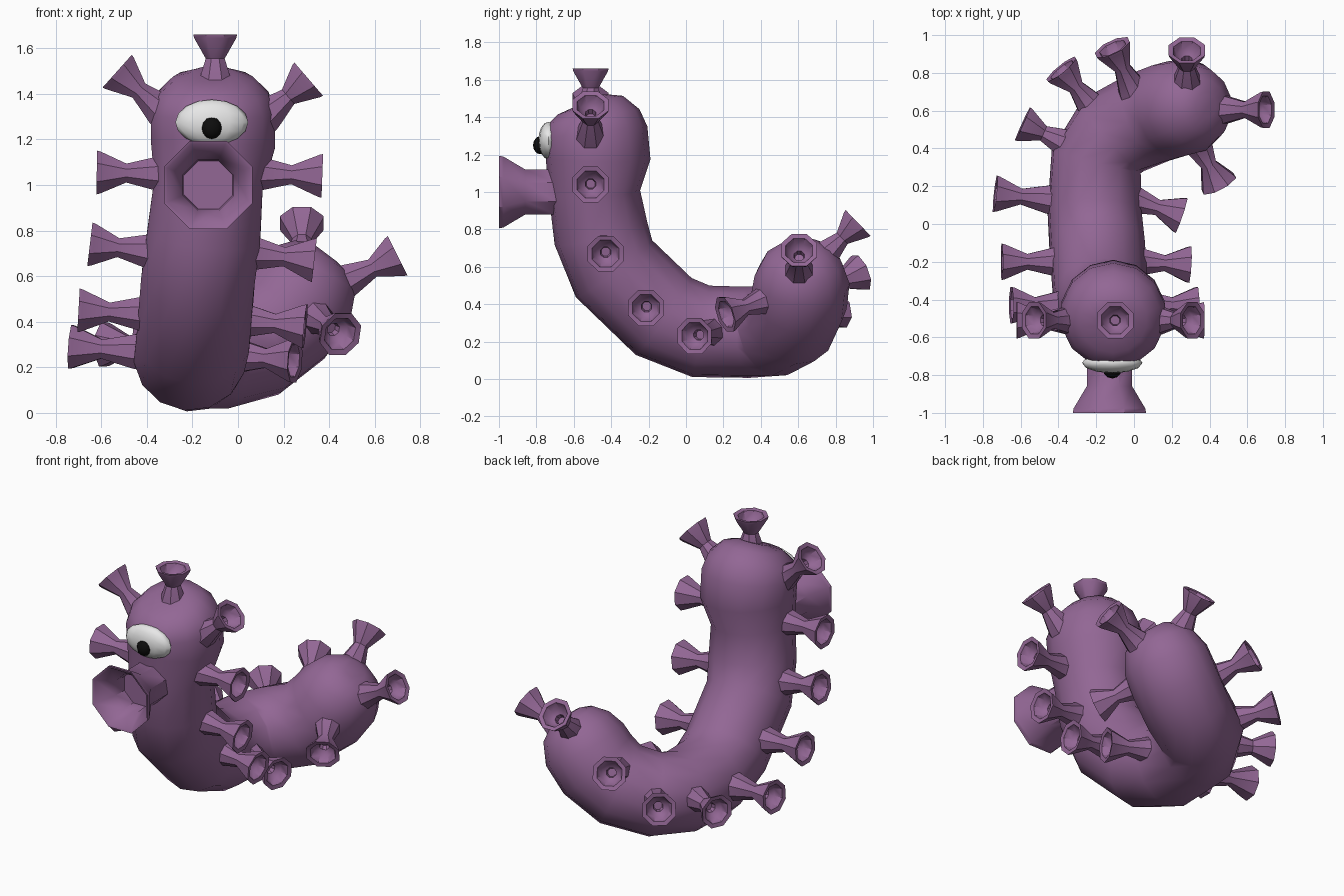
import bpy
import bmesh
import math
from mathutils import Vector, Quaternion

cube = bpy.data.objects.get("Cube")
if cube:
    bpy.data.objects.remove(cube)


def make_material(name, rgb):
    mat = bpy.data.materials.new(name)
    mat.use_nodes = True
    color = (*rgb, 1)
    mat.diffuse_color = color
    mat.node_tree.nodes["Principled BSDF"].inputs["Base Color"].default_value = color
    return mat


purple = make_material("purple skin", (0.29, 0.135, 0.3))
white = make_material("eye white", (0.8, 0.8, 0.8))
black = make_material("pupil black", (0.004, 0.004, 0.004))


def finish(bm, name, mat, angle):
    bmesh.ops.recalc_face_normals(bm, faces=bm.faces)
    mesh = bpy.data.meshes.new(name)
    bm.to_mesh(mesh)
    bm.free()
    mesh.materials.append(mat)
    obj = bpy.data.objects.new(name, mesh)
    bpy.context.collection.objects.link(obj)
    bpy.ops.object.select_all(action="DESELECT")
    obj.select_set(True)
    bpy.context.view_layer.objects.active = obj
    bpy.ops.object.shade_smooth_by_angle(angle=math.radians(angle))
    return obj


def skin_rings(name, rings, sides, mat, angle=50):
    """Join rings of (centre, u axis, v axis, radius) into a closed skin."""
    bm = bmesh.new()
    loops = []
    for centre, u, v, r in rings:
        turn = [2 * math.pi * (i + 0.5) / sides for i in range(sides)]
        loops.append([bm.verts.new(centre + r * (u * math.cos(a) + v * math.sin(a)))
                      for a in turn])
    for a, b in zip(loops, loops[1:]):
        for i in range(sides):
            j = (i + 1) % sides
            bm.faces.new((a[i], a[j], b[j], b[i]))
    bm.faces.new(loops[0])
    bm.faces.new(loops[-1])
    return finish(bm, name, mat, angle)


def tube(name, stations, sides, mat):
    """Sweep a circle along (x, y, z, radius) stations without twisting."""
    pts = [Vector(s[:3]) for s in stations]
    u = Vector((1, 0, 0))
    rings = []
    for i, p in enumerate(pts):
        t = (pts[min(i + 1, len(pts) - 1)] - pts[max(i - 1, 0)]).normalized()
        u = (u - t * u.dot(t)).normalized()
        rings.append((p, u, t.cross(u), stations[i][3]))
    return skin_rings(name, rings, sides, mat, 60)


def horn(name, base, tip, profile, sides=8):
    """Turn a profile of (fraction of length, depth offset, radius) about an axis."""
    base, tip = Vector(base), Vector(tip)
    axis = (tip - base).normalized()
    q = axis.to_track_quat("Z", "Y")
    u, v = q @ Vector((1, 0, 0)), q @ Vector((0, 1, 0))
    rings = [(base.lerp(tip, f) + axis * d, u, v, r) for f, d, r in profile]
    return skin_rings(name, rings, sides, purple, 40)


def ball(name, centre, scale, mat, u=12, v=8):
    bm = bmesh.new()
    bmesh.ops.create_uvsphere(bm, u_segments=u, v_segments=v, radius=1)
    for vert in bm.verts:
        vert.co = Vector(centre) + Vector([a * b for a, b in zip(vert.co, scale)])
    return finish(bm, name, mat, 60)


# Curled body from the crown of the head to the tip of the tail
tube("body", [
    (-0.11, -0.52, 1.488, 0.09),
    (-0.11, -0.51, 1.465, 0.18),
    (-0.11, -0.495, 1.40, 0.25),
    (-0.11, -0.485, 1.32, 0.28),
    (-0.11, -0.47, 1.18, 0.28),
    (-0.13, -0.49, 1.00, 0.245),
    (-0.15, -0.455, 0.78, 0.255),
    (-0.175, -0.385, 0.59, 0.255),
    (-0.195, -0.12, 0.335, 0.255),
    (-0.21, 0.08, 0.255, 0.25),
    (-0.20, 0.33, 0.25, 0.245),
    (-0.11, 0.47, 0.26, 0.25),
    (0.07, 0.56, 0.31, 0.255),
    (0.20, 0.605, 0.42, 0.26),
    (0.28, 0.62, 0.53, 0.255),
    (0.335, 0.625, 0.63, 0.21),
    (0.365, 0.63, 0.685, 0.14),
    (0.38, 0.63, 0.705, 0.07),
], 14, purple)

# Trumpet suckers: flared rim with a stepped cup inside
sucker = [(0, -0.06, 0.09), (0, 0, 0.08), (0.5, 0, 0.045), (1, -0.015, 0.1),
          (1, 0, 0.104), (1, -0.005, 0.078), (1, -0.05, 0.06),
          (1, -0.07, 0.03), (1, -0.1, 0.025)]
suckers = {
    "crown": ((-0.1, -0.51, 1.45), (-0.1, -0.51, 1.66)),
    "head_right": ((-0.34, -0.51, 1.33), (-0.53, -0.51, 1.50)),
    "head_left": ((0.13, -0.51, 1.31), (0.31, -0.51, 1.465)),
    "neck_right": ((-0.36, -0.51, 1.05), (-0.62, -0.51, 1.055)),
    "neck_left": ((0.10, -0.51, 1.05), (0.37, -0.51, 1.04)),
    "chest_right": ((-0.40, -0.43, 0.71), (-0.65, -0.43, 0.74)),
    "chest_left": ((0.07, -0.43, 0.70), (0.335, -0.43, 0.67)),
    "belly_right": ((-0.43, -0.2, 0.435), (-0.70, -0.2, 0.45)),
    "belly_left": ((0.03, -0.2, 0.405), (0.295, -0.215, 0.38)),
    "hip_right": ((-0.46, 0.13, 0.27), (-0.735, 0.16, 0.29)),
    "hip_left": ((0.0, 0.13, 0.25), (0.25, 0.045, 0.23)),
    "bend_right": ((-0.37, 0.43, 0.29), (-0.59, 0.53, 0.30)),
    "bend_left": ((0.34, 0.42, 0.42), (0.45, 0.21, 0.345)),
    "tail_right": ((-0.23, 0.63, 0.32), (-0.385, 0.82, 0.37)),
    "tail_back": ((-0.01, 0.72, 0.48), (-0.115, 0.935, 0.57)),
    "tail_left": ((0.48, 0.605, 0.58), (0.70, 0.605, 0.69)),
    "tail_tip": ((0.28, 0.75, 0.67), (0.28, 0.92, 0.835)),
}
for place, (base, tip) in suckers.items():
    horn(place + "_sucker", base, tip, sucker)

# Large snout with a hollow mouth
horn("snout", (-0.13, -0.70, 1.0), (-0.13, -1.0, 1.0), [
    (0, -0.05, 0.13), (0, 0, 0.13), (0.53, 0, 0.13), (0.92, 0, 0.205),
    (1, 0, 0.21), (1, -0.005, 0.195), (0.62, 0, 0.12), (0.35, 0, 0.115)], 8)

# Single eye
ball("eye", (-0.115, -0.735, 1.275), (0.16, 0.055, 0.1), white)
ball("pupil", (-0.115, -0.78, 1.25), (0.046, 0.038, 0.048), black, 10, 6)
